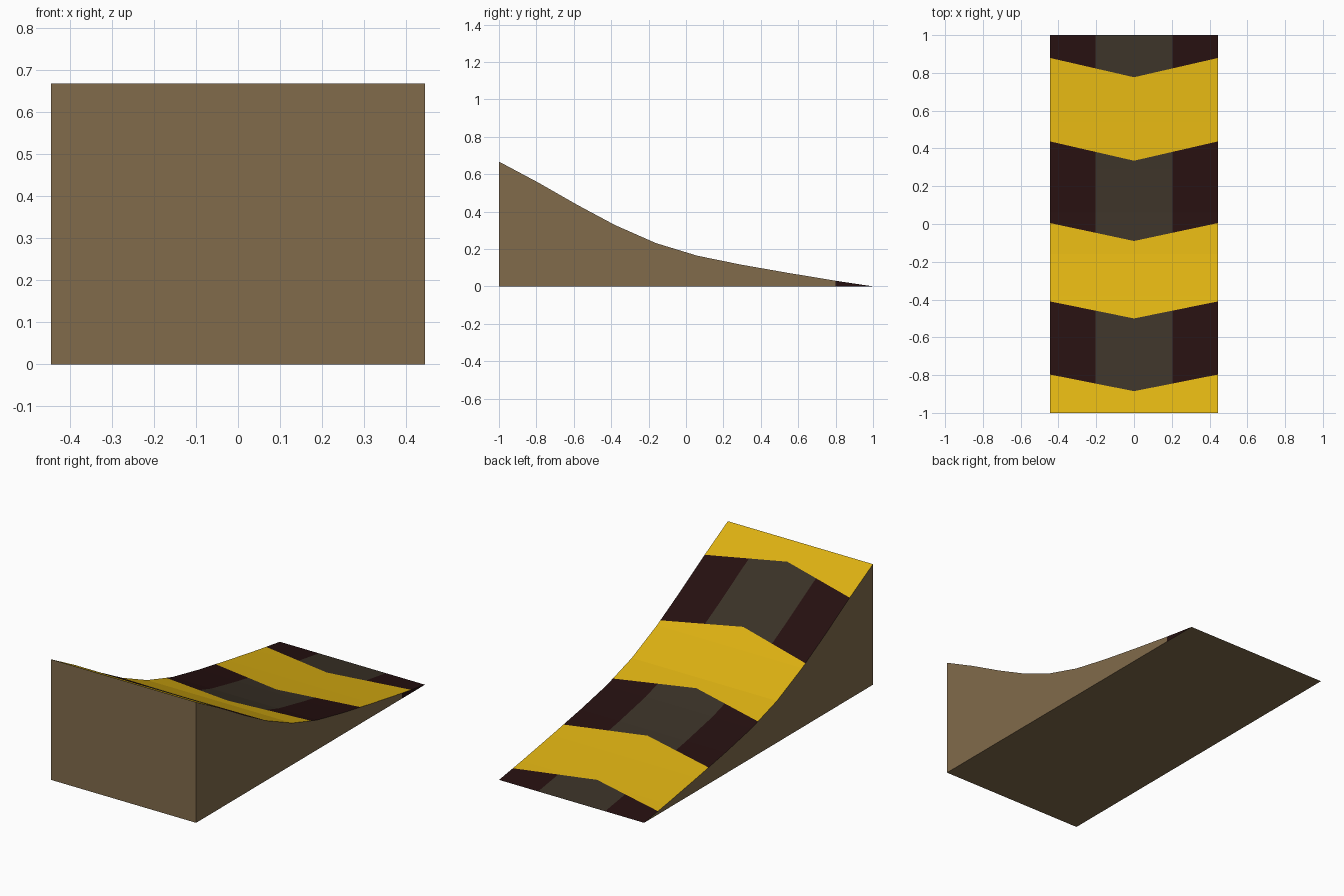
import bpy, bmesh
from mathutils import Vector

if "Cube" in bpy.data.objects:
    bpy.data.objects.remove(bpy.data.objects["Cube"])

W = 0.444  # half width
PROFILE = [(-1, 0.667), (-0.79, 0.555), (-0.58, 0.435), (-0.38, 0.328), (-0.16, 0.231),
           (0.06, 0.164), (0.29, 0.117), (0.54, 0.073), (0.8, 0.03), (1, 0)]
# Chevron boundaries: (y at the centre, y at the edge), front to back
CHEVRONS = [(-0.885, -0.797), (-0.50, -0.41), (-0.09, 0.005), (0.335, 0.437), (0.777, 0.879)]
STRIP = 0.205  # half width of the grey centre strip


def material(name, rgb):
    m = bpy.data.materials.new(name)
    m.diffuse_color = (*rgb, 1)
    m.use_nodes = True
    m.node_tree.nodes["Principled BSDF"].inputs["Base Color"].default_value = m.diffuse_color
    return m


BROWN, YELLOW, BLACK, GREY = range(4)
mats = [material("brown", (0.22, 0.146, 0.07)), material("yellow", (0.72, 0.44, 0.006)),
        material("black", (0.0185, 0.005, 0.005)), material("dark_grey", (0.042, 0.031, 0.02))]

# Solid wedge: extrude the side profile across x
bm = bmesh.new()
outline = [(-1, 0)] + PROFILE
side = bm.faces.new([bm.verts.new((-W, y, z)) for y, z in outline])
ext = bmesh.ops.extrude_face_region(bm, geom=[side], use_keep_orig=True)
bmesh.ops.translate(bm, vec=(2 * W, 0, 0),
                    verts=[g for g in ext["geom"] if isinstance(g, bmesh.types.BMVert)])
bmesh.ops.recalc_face_normals(bm, faces=bm.faces)


def is_top(f):
    return f.normal.z > 0.3


def cut(co, no, pick):
    """Slice only the picked faces with a plane."""
    bm.normal_update()
    faces = [f for f in bm.faces if pick(f)]
    edges = {e for f in faces for e in f.edges}
    verts = {v for f in faces for v in f.verts}
    bmesh.ops.bisect_plane(bm, geom=list(verts) + list(edges) + faces,
                           plane_co=Vector(co), plane_no=Vector(no).normalized(), dist=1e-5)


# Strip and chevron edges on the ramp surface
for x in (0, -STRIP, STRIP):
    cut((x, 0, 0), (1, 0, 0), is_top)
for s in (-1, 1):
    for c, e in CHEVRONS:
        cut((0, c, 0), (-(e - c), s * W, 0),
            lambda f: is_top(f) and f.calc_center_median().x * s > 0)

# Dark tip on the right side
cut((0, 0.8, 0), (0, 1, 0), lambda f: f.normal.x > 0.9)

# Colour by position
bm.normal_update()
for f in bm.faces:
    p = f.calc_center_median()
    f.material_index = BROWN
    if is_top(f):
        passed = sum(p.y > c + (e - c) * abs(p.x) / W for c, e in CHEVRONS)
        dark = GREY if abs(p.x) < STRIP else BLACK
        f.material_index = dark if passed % 2 else YELLOW
    elif f.normal.x > 0.9 and p.y > 0.8:
        f.material_index = BLACK

mesh = bpy.data.meshes.new("ramp")
bm.to_mesh(mesh)
bm.free()
for m in mats:
    mesh.materials.append(m)
ramp = bpy.data.objects.new("ramp", mesh)
bpy.context.collection.objects.link(ramp)
